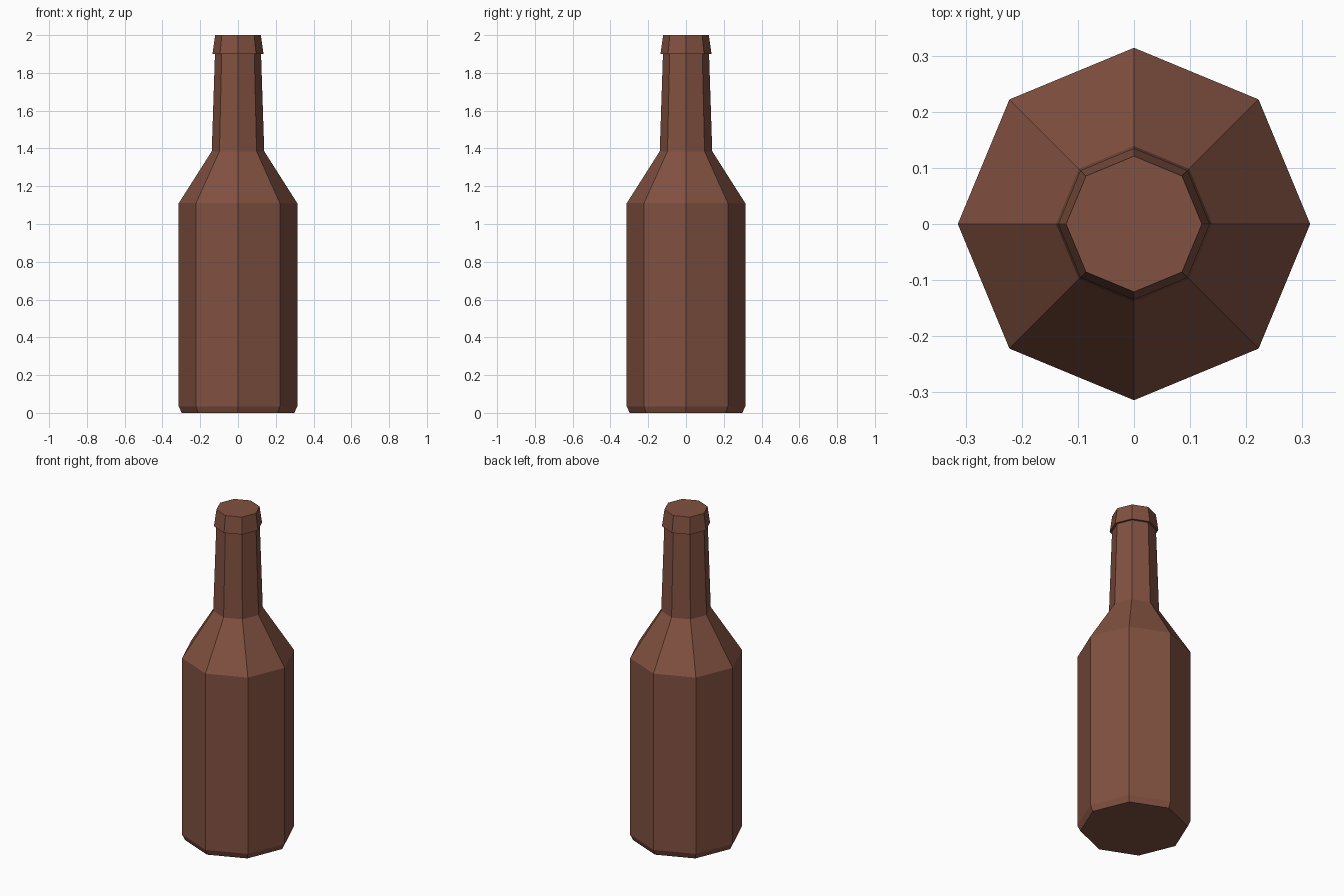
import bpy, bmesh, math

if "Cube" in bpy.data.objects:
    bpy.data.objects.remove(bpy.data.objects["Cube"])

SIDES = 8
# Profile of the bottle: (radius, height), foot to rim
PROFILE = [(0.298, 0.0), (0.314, 0.035), (0.314, 1.11), (0.139, 1.385),
           (0.122, 1.90), (0.135, 1.90), (0.121, 2.0)]

glass = bpy.data.materials.new("brown_glass")
glass.diffuse_color = (0.22, 0.082, 0.052, 1)
glass.use_nodes = True
glass.node_tree.nodes["Principled BSDF"].inputs["Base Color"].default_value = glass.diffuse_color

# Rings joined by flat quads, capped at both ends
bm = bmesh.new()
rings = [[bm.verts.new((r * math.cos(math.tau * i / SIDES),
                        r * math.sin(math.tau * i / SIDES), z))
          for i in range(SIDES)] for r, z in PROFILE]
for low, high in zip(rings, rings[1:]):
    for i in range(SIDES):
        j = (i + 1) % SIDES
        bm.faces.new((low[i], low[j], high[j], high[i]))
bm.faces.new(rings[0][::-1])
bm.faces.new(rings[-1])
bmesh.ops.recalc_face_normals(bm, faces=bm.faces)

mesh = bpy.data.meshes.new("bottle")
bm.to_mesh(mesh)
bm.free()
mesh.materials.append(glass)
bpy.context.collection.objects.link(bpy.data.objects.new("bottle", mesh))
